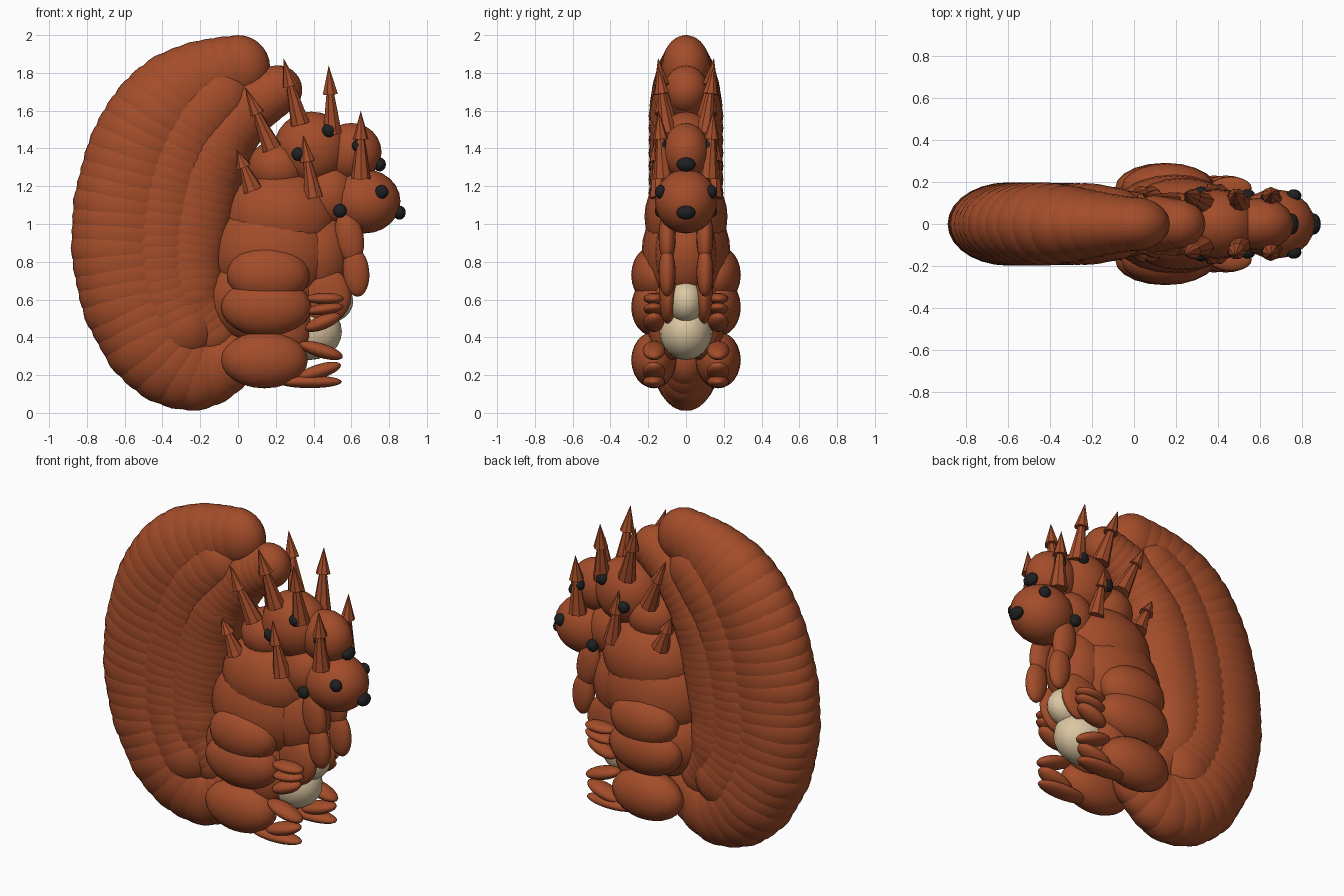
import bpy, bmesh, math
from mathutils import Matrix, Vector

if "Cube" in bpy.data.objects:
    bpy.data.objects.remove(bpy.data.objects["Cube"])


def material(name, rgb):
    m = bpy.data.materials.new(name)
    m.diffuse_color = (*rgb, 1)
    m.use_nodes = True
    m.node_tree.nodes["Principled BSDF"].inputs["Base Color"].default_value = m.diffuse_color
    return m


FUR = material("russet fur", (0.37, 0.074, 0.023))
CREAM = material("cream belly", (0.71, 0.57, 0.36))
BLACK = material("black", (0.013, 0.014, 0.015))


def finish(name, bm, mat, smooth=True):
    me = bpy.data.meshes.new(name)
    bm.to_mesh(me)
    bm.free()
    me.materials.append(mat)
    me.polygons.foreach_set("use_smooth", [smooth] * len(me.polygons))
    ob = bpy.data.objects.new(name, me)
    bpy.context.collection.objects.link(ob)
    return ob


def blobs(name, mat, items, mirror=False, seg=20, rings=12):
    """Ellipsoids (x, y, z, rx, ry, rz, tilt in the xz plane in degrees)."""
    bm = bmesh.new()
    for x, y, z, rx, ry, rz, tilt in items:
        for s in ((1, -1) if mirror else (1,)):
            mx = (Matrix.Translation((x, y * s, z))
                  @ Matrix.Rotation(math.radians(-tilt), 4, 'Y')
                  @ Matrix.Diagonal((rx, ry, rz, 1)))
            bmesh.ops.create_uvsphere(bm, u_segments=seg, v_segments=rings, radius=1, matrix=mx)
    return finish(name, bm, mat)


def sample(points, n):
    """Evenly spaced points (x, z, r) along a polyline."""
    pts = [Vector(p) for p in points]
    lens = [(b - a).length for a, b in zip(pts, pts[1:])]
    out = []
    for i in range(n):
        d = sum(lens) * i / (n - 1)
        k = 0
        while k < len(lens) - 1 and d > lens[k]:
            d -= lens[k]
            k += 1
        out.append(pts[k].lerp(pts[k + 1], min(1, d / lens[k])))
    return out


def tail_row(name, path, widest, ratio):
    """Overlapping tufts, flattened along the path, with round ends."""
    n = len(path)
    items = []
    for i, p in enumerate(path):
        d = path[min(i + 1, n - 1)] - path[max(i - 1, 0)]
        ang = math.degrees(math.atan2(d.y, d.x))
        along = p.z if i in (0, n - 1) else min(p.z, 0.22)
        items.append((p.x, 0, p.y, along, min(widest, p.z * ratio), p.z, ang))
    blobs(name, FUR, items, seg=20, rings=14)


# Tail: outer, middle and inner rows of tufts, from curled tip to base
outer = sample([(0.0, 1.83, .17), (-.1, 1.805, .185), (-.2, 1.76, .21), (-.31, 1.69, .24),
                (-.4, 1.6, .26), (-.47, 1.48, .275), (-.525, 1.35, .285), (-.58, 1.1, .295),
                (-.6, .85, .287), (-.56, .6, .275), (-.45, .37, .26), (-.35, .27, .24),
                (-.25, .22, .215), (-.15, .23, .19), (-.04, .3, .17)], 32)
inner = sample([(.21, 1.71, .13), (.05, 1.62, .16), (-.1, 1.45, .19), (-.2, 1.25, .22),
                (-.26, 1.0, .23), (-.29, .8, .22), (-.26, .6, .19), (-.14, .43, .15)], 32)
tail_row("tail_outer_row", outer, .198, .76)
tail_row("tail_inner_row", inner, .18, .9)
tail_row("tail_middle_row", [(a + b) / 2 for a, b in list(zip(outer, inner))[4:27]], .195, .9)

# Torso
blobs("torso", FUR, [
    (.13, 0, .60, .31, .23, .25, 0),
    (.19, 0, .85, .33, .235, .30, 0),
    (.23, 0, 1.04, .30, .22, .25, 0),
    (.42, 0, .85, .18, .165, .24, 0),
], seg=24, rings=14)
blobs("flanks", FUR, [
    (.46, .095, .62, .14, .05, .15, 0),
    (.26, .08, .45, .14, .12, .17, 0),
], True)
blobs("belly", CREAM, [
    (.38, 0, .43, .17, .14, .15, 0),
    (.47, 0, .59, .14, .10, .115, 0),
])

# Hind legs, feet and toes
blobs("thighs", FUR, [
    (.16, .17, .73, .22, .12, .155, 0),
    (.15, .17, .56, .24, .12, .155, 0),
], True)
blobs("feet", FUR, [(.14, .17, .28, .23, .12, .15, 0)], True)
blobs("toes", FUR, [
    (.44, .17, .33, .12, .06, .038, -17),
    (.43, .17, .22, .12, .06, .038, 17),
    (.38, .17, .165, .17, .06, .034, 0),
], True)
blobs("thigh_claws", FUR, [
    (.46, .17, .605, .10, .055, .03, 0),
    (.46, .17, .55, .10, .055, .03, 8),
    (.45, .17, .48, .10, .055, .038, 22),
], True)

# Small front arms
blobs("front_arms", FUR, [
    (.59, .10, .93, .075, .045, .14, 10),
    (.625, .10, .745, .07, .045, .13, 5),
], True)

# Heads: rear, upper and lower
blobs("rear_head", FUR, [(.21, 0, 1.30, .16, .15, .145, 0)])
blobs("upper_head", FUR, [
    (.39, 0, 1.40, .20, .165, .195, 0),
    (.60, 0, 1.38, .16, .125, .155, 0),
])
blobs("lower_head", FUR, [
    (.48, 0, 1.15, .15, .145, .17, 0),
    (.67, 0, 1.12, .19, .165, .17, 0),
])
blobs("noses", BLACK, [
    (.75, 0, 1.315, .033, .05, .037, 0),
    (.855, 0, 1.06, .033, .05, .037, 0),
], seg=16, rings=10)
E = .036
blobs("eyes", BLACK, [(x, y, z, E, .03, E, 0) for x, y, z in (
    (.48, .13, 1.495), (.64, .125, 1.415), (.32, .148, 1.37),
    (.76, .135, 1.17), (.54, .135, 1.07))], True, 16, 10)

# Pointed ear tufts: tapered stalk with a sharp cone on top
bm = bmesh.new()


def cone(a, b, r1, r2):
    d = b - a
    mx = Matrix.Translation((a + b) / 2) @ d.to_track_quat('Z', 'Y').to_matrix().to_4x4()
    bmesh.ops.create_cone(bm, cap_ends=True, segments=8, radius1=r1, radius2=r2,
                          depth=d.length, matrix=mx)


for x0, z0, x1, z1, y0, y1 in (
        (.08, 1.18, -.005, 1.39, .13, .15), (.18, 1.40, .04, 1.72, .10, .14),
        (.33, 1.53, .24, 1.88, .10, .148), (.50, 1.48, .48, 1.84, .10, .148),
        (.40, 1.14, .345, 1.47, .14, .16), (.65, 1.24, .65, 1.60, .12, .145)):
    for s in (1, -1):
        a, b = Vector((x0, y0 * s, z0)), Vector((x1, y1 * s, z1))
        joint = a.lerp(b, .58)
        cone(a, joint, .053, .022)
        cone(joint, b, .042, 0)
finish("ear_tufts", bm, FUR, False)
